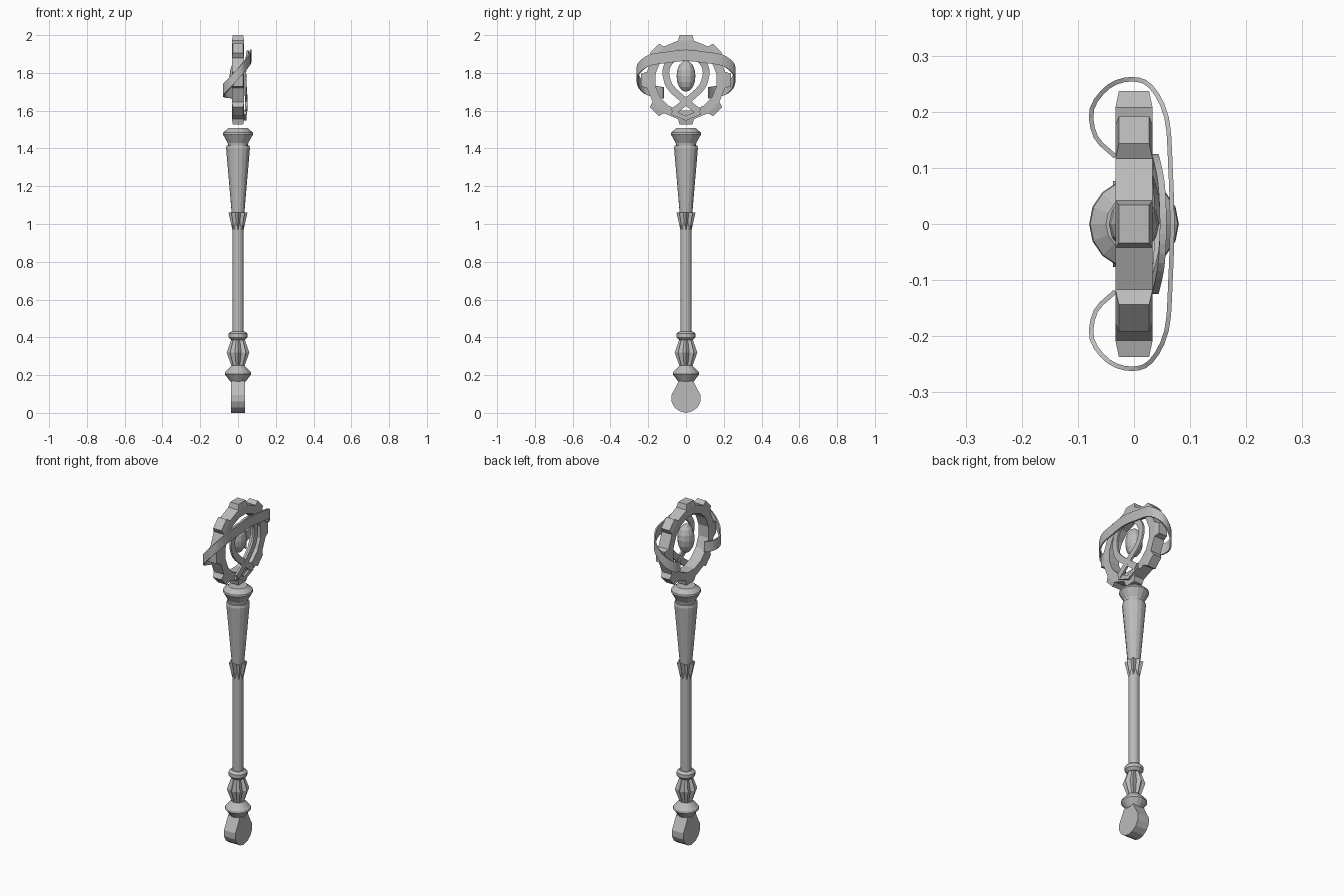
import bpy, bmesh, math
from mathutils import Vector

cube = bpy.data.objects.get("Cube")
if cube:
    bpy.data.objects.remove(cube)

grey = bpy.data.materials.new("plain_grey")
grey.use_nodes = True
GREY = (0.5, 0.5, 0.5, 1)
grey.diffuse_color = GREY
grey.node_tree.nodes["Principled BSDF"].inputs["Base Color"].default_value = GREY


def finish(name, bm):
    bmesh.ops.recalc_face_normals(bm, faces=bm.faces[:])
    mesh = bpy.data.meshes.new(name)
    bm.to_mesh(mesh)
    bm.free()
    mesh.materials.append(grey)
    obj = bpy.data.objects.new(name, mesh)
    bpy.context.scene.collection.objects.link(obj)
    return obj


def loft(bm, rings, closed=False):
    """Join matching rings of points; cap the ends unless closed."""
    rows = [[bm.verts.new(p) for p in ring] for ring in rings]
    count = len(rows[0])
    pairs = list(zip(rows, rows[1:] + rows[:1])) if closed else list(zip(rows, rows[1:]))
    for a, b in pairs:
        for i in range(count):
            j = (i + 1) % count
            bm.faces.new((a[i], a[j], b[j], b[i]))
    if not closed:
        bm.faces.new(rows[0])
        bm.faces.new(rows[-1])


def turned(name, profile, sides=16, flute=1.0):
    """Turned part from (radius, height); flute pulls in every other corner."""
    bm = bmesh.new()
    rings = []
    for r, z in profile:
        ring = []
        for i in range(sides):
            a = math.tau * i / sides
            k = flute if i % 2 else 1
            ring.append((r * k * math.cos(a), r * k * math.sin(a), z))
        rings.append(ring)
    loft(bm, rings)
    return finish(name, bm)


def smooth_path(points, steps=5):
    """Catmull-Rom curve through the points."""
    pts = [Vector(p) for p in points]
    pts = [2 * pts[0] - pts[1]] + pts + [2 * pts[-1] - pts[-2]]
    out = []
    for a, b, c, d in zip(pts, pts[1:], pts[2:], pts[3:]):
        for s in range(steps):
            t = s / steps
            out.append(0.5 * (2 * b + (c - a) * t + (2 * a - 5 * b + 4 * c - d) * t * t
                              + (3 * b - a - 3 * c + d) * t ** 3))
    return out + [pts[-2]]


def strip(name, path, flat_axis, width, thick):
    """Flat strap along a path; flat_axis is its width (or face normal) direction."""
    bm = bmesh.new()
    rings = []
    axis = Vector(flat_axis)
    for i, p in enumerate(path):
        tangent = path[min(i + 1, len(path) - 1)] - path[max(i - 1, 0)]
        side = tangent.cross(axis).normalized()
        u, v = axis * width / 2, side * thick / 2
        rings.append([p + u + v, p - u + v, p - u - v, p + u - v])
    loft(bm, rings)
    return finish(name, bm)


# Staff from the bottom up
turned("lower_knob", [(0.04, 0.165), (0.07, 0.205), (0.068, 0.215), (0.035, 0.25)])
turned("fluted_grip", [(0.035, 0.25), (0.06, 0.32), (0.035, 0.39)], flute=0.72)
turned("lower_ring", [(0.035, 0.385), (0.05, 0.4), (0.05, 0.42), (0.035, 0.432)])
turned("shaft", [(0.029, 0.42), (0.029, 1.0)])
turned("fluted_collar", [(0.03, 0.97), (0.05, 1.06)], flute=0.7)
turned("tapered_handle", [(0.032, 1.04), (0.063, 1.4), (0.06, 1.415)])
turned("upper_knob", [(0.052, 1.41), (0.055, 1.43), (0.08, 1.475), (0.078, 1.485), (0.05, 1.508)])

# Flat rounded foot
half = [(0.038, 0.17), (0.055, 0.135), (0.077, 0.095), (0.077, 0.06), (0.06, 0.028), (0.032, 0.008)]
outline = half + [(0, 0)] + [(-y, z) for y, z in reversed(half)]
bm = bmesh.new()
loft(bm, [[(x, y, z) for y, z in outline] for x in (-0.037, 0.037)])
finish("foot", bm)

# Toothed ring
CENTRE = 1.763
STEPS = 16


def around(x, r, angle, shift=0.0):
    y = r * math.sin(angle) + shift * math.cos(angle)
    z = r * math.cos(angle) - shift * math.sin(angle)
    return (x, y, CENTRE + z)


bm = bmesh.new()
loft(bm, [[around(x, r, math.tau * (i + 0.5) / STEPS)
           for x, r in ((-0.033, 0.212), (0.033, 0.212), (0.033, 0.165), (-0.033, 0.165))]
          for i in range(STEPS)], closed=True)
finish("toothed_ring", bm)

bm = bmesh.new()
for i in range(8):
    a = math.tau * i / 8
    rings = []
    for r, hx, hy in ((0.2, 0.033, 0.042), (0.208, 0.033, 0.042), (0.237, 0.027, 0.034)):
        rings.append([around(sx * hx, r, a, sy * hy)
                      for sx, sy in ((-1, -1), (1, -1), (1, 1), (-1, 1))])
    loft(bm, rings)
finish("ring_teeth", bm)

# Tilted band that sweeps across and curls at both ends
side = [(0.065, 0.1, 1.882), (0.058, 0.19, 1.868), (0.03, 0.245, 1.83), (-0.005, 0.258, 1.79),
        (-0.045, 0.245, 1.745), (-0.075, 0.205, 1.712), (-0.068, 0.155, 1.7), (-0.033, 0.12, 1.695)]
mirrored = [(x, -y, z) for x, y, z in reversed(side)]
strip("curled_band", smooth_path(mirrored + [(0.068, 0, 1.893)] + side, 3), (0, 0, 1), 0.06, 0.008)

# Inner loop whose tails cross and meet again below
arm = [(0.049, 0.06, 1.885), (0.04, 0.1, 1.835), (0.037, 0.105, 1.785), (0.04, 0.08, 1.72),
       (0.044, 0, 1.648)]
tail = [(0.042, -0.07, 1.593)]
left = arm + tail
right = [(x, -y, z) for x, y, z in reversed(left)]
strip("crossed_loop", smooth_path(right + [(0.052, 0, 1.9)] + left, 4), (1, 0, 0), 0.012, 0.036)
strip("loop_base", [Vector(p) for p in ((0.038, -0.075, 1.592), (0.038, 0, 1.56), (0.038, 0.075, 1.592))],
      (1, 0, 0), 0.012, 0.025)

# Oval gem in the middle
bm = bmesh.new()
bmesh.ops.create_uvsphere(bm, u_segments=12, v_segments=8, radius=1)
for v in bm.verts:
    v.co = Vector((v.co.x * 0.045, v.co.y * 0.05, CENTRE + 0.02 + v.co.z * 0.083))
finish("gem", bm)
